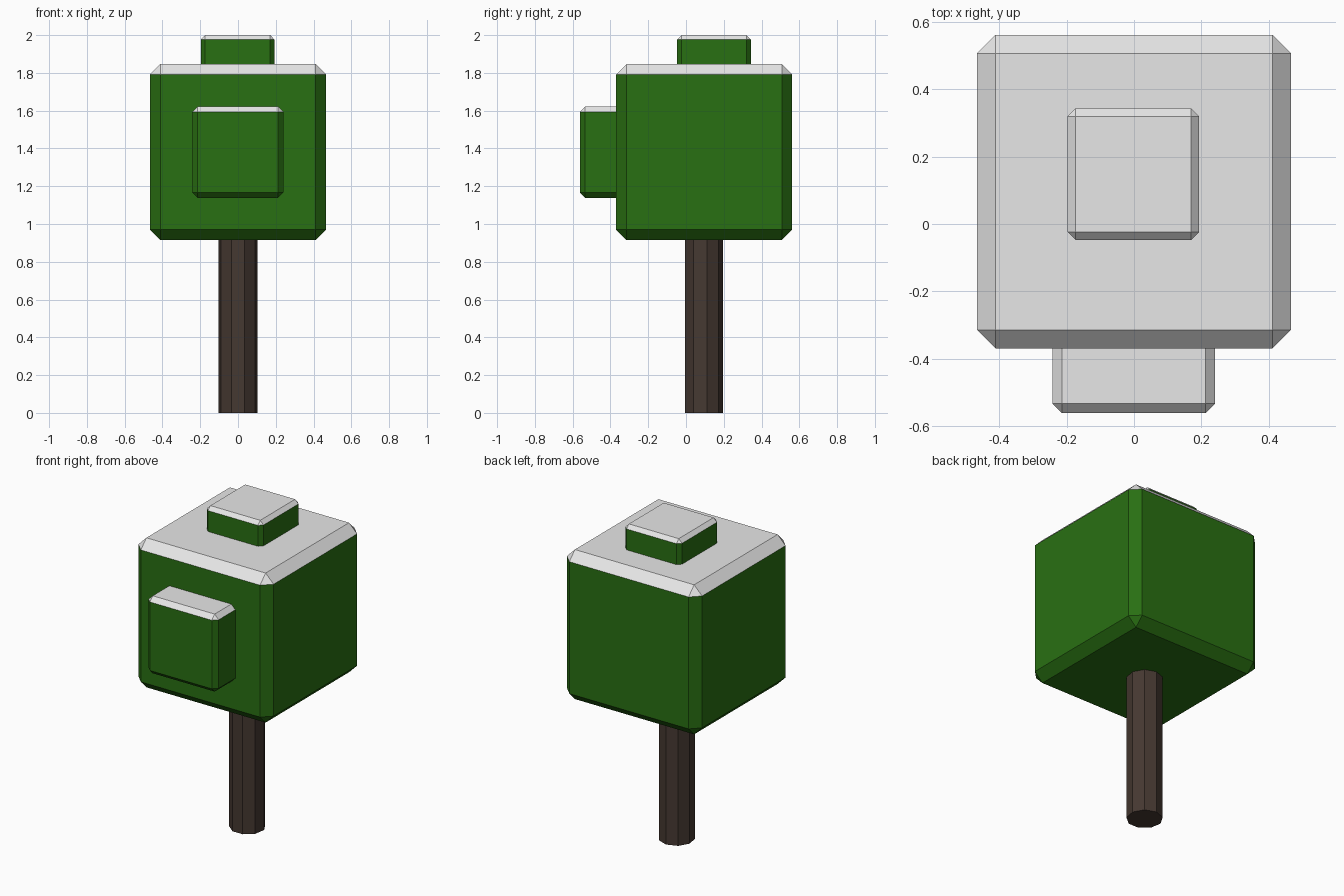
import bpy
import bmesh
from mathutils import Matrix, Vector

default_cube = bpy.data.objects.get("Cube")
if default_cube:
    bpy.data.objects.remove(default_cube, do_unlink=True)


def material(name, rgb):
    mat = bpy.data.materials.new(name)
    mat.use_nodes = True
    colour = (*rgb, 1.0)
    mat.diffuse_color = colour
    mat.node_tree.nodes["Principled BSDF"].inputs["Base Color"].default_value = colour
    return mat


leaf_green = material("leaf green", (0.022, 0.16, 0.006))
snow_white = material("snow white", (0.8, 0.8, 0.8))
bark_brown = material("bark brown", (0.06, 0.04, 0.031))


def add_object(name, bm, materials):
    mesh = bpy.data.meshes.new(name)
    bm.to_mesh(mesh)
    bm.free()
    for mat in materials:
        mesh.materials.append(mat)
    obj = bpy.data.objects.new(name, mesh)
    bpy.context.collection.objects.link(obj)
    return obj


def leaf_block(name, centre, size, bevel):
    """Chamfered cube of leaves with snow on every upward-facing face."""
    bm = bmesh.new()
    bmesh.ops.create_cube(bm, size=size, matrix=Matrix.Translation(Vector(centre)))
    bmesh.ops.bevel(bm, geom=bm.edges[:], offset=bevel, offset_type='OFFSET',
                    segments=1, profile=0.5, affect='EDGES')
    bm.normal_update()
    for face in bm.faces:
        face.material_index = 1 if face.normal.z > 0.3 else 0
    return add_object(name, bm, [leaf_green, snow_white])


# Foliage: large crown, small block on top, medium block on the front
leaf_block("crown", (0, 0.096, 1.381), 0.932, 0.055)
leaf_block("top_foliage", (-0.002, 0.148, 1.805), 0.39, 0.023)
leaf_block("front_foliage", (-0.001, -0.32, 1.38), 0.483, 0.028)

# Trunk: nine-sided post with one corner pointing to the back
trunk_height = 1.0
bm = bmesh.new()
bmesh.ops.create_cone(bm, cap_ends=True, segments=9, radius1=0.104, radius2=0.104,
                      depth=trunk_height,
                      matrix=Matrix.Translation((0, 0.093, trunk_height / 2))
                      @ Matrix.Rotation(1.5707963, 4, 'Z'))
# Turn the post so that a corner lies exactly on +y
corner = max(bm.verts, key=lambda v: v.co.y).co - Vector((0, 0.093, 0))
turn = Vector((corner.x, corner.y)).angle_signed(Vector((0, 1)))
bmesh.ops.rotate(bm, verts=bm.verts[:], cent=(0, 0.093, 0),
                 matrix=Matrix.Rotation(-turn, 3, 'Z'))
add_object("trunk", bm, [bark_brown])
